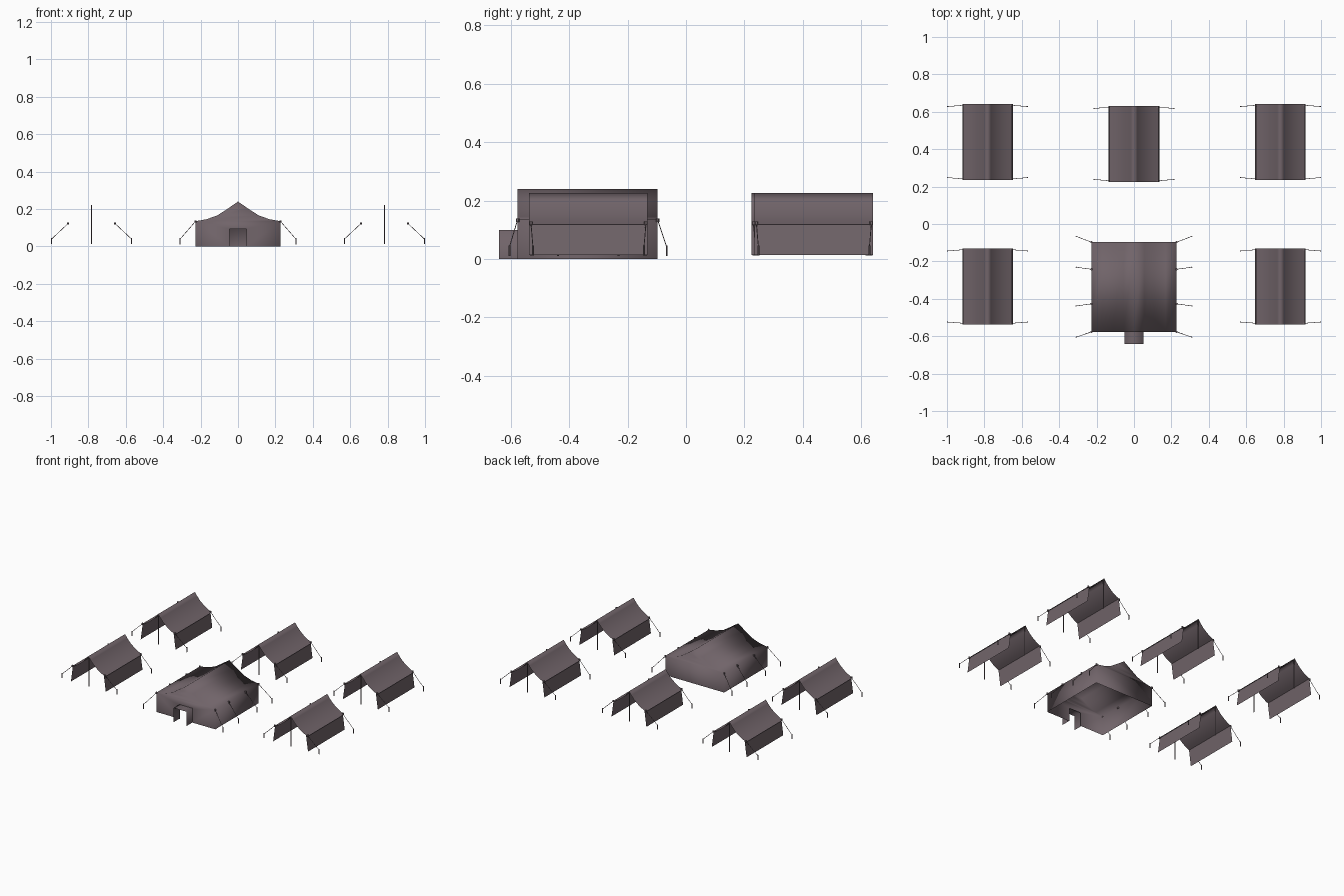
import bpy, bmesh
from mathutils import Vector

if "Cube" in bpy.data.objects:
    bpy.data.objects.remove(bpy.data.objects["Cube"])

CANVAS = bpy.data.materials.new("mauve canvas")
CANVAS.diffuse_color = (0.165, 0.128, 0.143, 1)
CANVAS.use_nodes = True
CANVAS.node_tree.nodes["Principled BSDF"].inputs["Base Color"].default_value = CANVAS.diffuse_color


def finish(bm, name, smooth=False):
    me = bpy.data.meshes.new(name)
    bm.to_mesh(me)
    bm.free()
    me.materials.append(CANVAS)
    ob = bpy.data.objects.new(name, me)
    bpy.context.collection.objects.link(ob)
    if smooth:
        me.shade_smooth()  # soft cloth, ridge included
    return ob


def sheet(bm, cx, profile, y0, y1):
    # open cloth strip: (x, z) profile swept along y
    rows = [[bm.verts.new((cx + x, y, z)) for x, z in profile] for y in (y0, y1)]
    for i in range(len(profile) - 1):
        bm.faces.new((rows[0][i], rows[1][i], rows[1][i + 1], rows[0][i + 1]))
    return rows


def rod(bm, a, b, r, sides=6):
    # thin closed prism between two points
    a, b = Vector(a), Vector(b)
    d = b - a
    res = bmesh.ops.create_cone(bm, cap_ends=True, segments=sides, radius1=r,
                                radius2=r, depth=d.length)
    rot = d.to_track_quat('Z', 'Y')
    for v in res["verts"]:
        v.co = rot @ v.co + (a + b) / 2


def guy_line(bm, top, foot, zb):
    # knot, rope and ground stake
    fx, fy = foot
    rod(bm, top, (fx, fy, 0.04), 0.0015, 5)
    rod(bm, (fx, fy, zb), (fx, fy, 0.046), 0.0032)
    t = Vector(top)
    rod(bm, t - Vector((0, 0, 0.006)), t + Vector((0, 0, 0.006)), 0.006)


def mirrored(half):
    # half profile from left edge to the ridge, mirrored to the right
    return half + [(-x, z) for x, z in reversed(half[:-1])]


ROOF = mirrored([(-0.132, 0.118), (-0.1, 0.133), (-0.07, 0.152),
                 (-0.04, 0.177), (-0.018, 0.202), (0, 0.226)])


def small_tent(name, cx, cy):
    y0, y1 = cy - 0.203, cy + 0.203
    bm = bmesh.new()
    sheet(bm, cx, ROOF, y0, y1)
    finish(bm, name + "_roof", True)
    # splayed side walls
    bm = bmesh.new()
    for s in (-1, 1):
        sheet(bm, cx, [(s * 0.120, 0.123), (s * 0.135, 0.013)], y0, y1)
    finish(bm, name + "_walls")
    # ridge poles and guy lines
    bm = bmesh.new()
    for e, y in ((1, y0), (-1, y1)):
        rod(bm, (cx, y + e * 0.006, 0.012), (cx, y + e * 0.006, 0.222), 0.003)
        for s in (-1, 1):
            guy_line(bm, (cx + s * 0.126, y + e * 0.006, 0.122),
                     (cx + s * 0.213, y + e * 0.013), 0.012)
    finish(bm, name + "_poles_and_ropes")


for n, cx, cy in (("front_left_tent", -0.783, -0.334),
                  ("front_right_tent", 0.783, -0.334),
                  ("back_left_tent", -0.783, 0.438),
                  ("back_right_tent", 0.783, 0.438),
                  ("back_middle_tent", 0, 0.428)):
    small_tent(n, cx, cy)

# large tent: walls, concave roof and gable ends, open underneath
Y0, Y1 = -0.577, -0.097
BIG = mirrored([(-0.228, 0), (-0.228, 0.135), (-0.17, 0.145), (-0.11, 0.166),
                (-0.055, 0.202), (0, 0.24)])
bm = bmesh.new()
for end, row in enumerate(sheet(bm, 0, BIG, Y0, Y1)):
    n = len(row)
    for i in range(n // 2):
        loop = list(dict.fromkeys([row[i], row[i + 1], row[n - 2 - i], row[n - 1 - i]]))
        if end == 0 and i == 0:
            # doorway in the front gable
            loop += [bm.verts.new((x, Y0, z)) for x, z in
                     ((0.045, 0), (0.045, 0.094), (-0.045, 0.094), (-0.045, 0))]
        bm.faces.new(loop)
bmesh.ops.recalc_face_normals(bm, faces=bm.faces)
finish(bm, "large_tent", True)

# entrance porch, open at the front
bm = bmesh.new()
sheet(bm, 0, [(-0.05, 0), (-0.05, 0.1), (0.05, 0.1), (0.05, 0)], -0.641, Y0)
finish(bm, "entrance_porch", True)

# large tent guy lines
bm = bmesh.new()
for s in (-1, 1):
    for y, fy in ((Y0, -0.605), (-0.427, -0.438), (-0.242, -0.231), (Y1, -0.066)):
        guy_line(bm, (s * 0.228, y, 0.133), (s * 0.309, fy), 0.01)
finish(bm, "large_tent_ropes")
